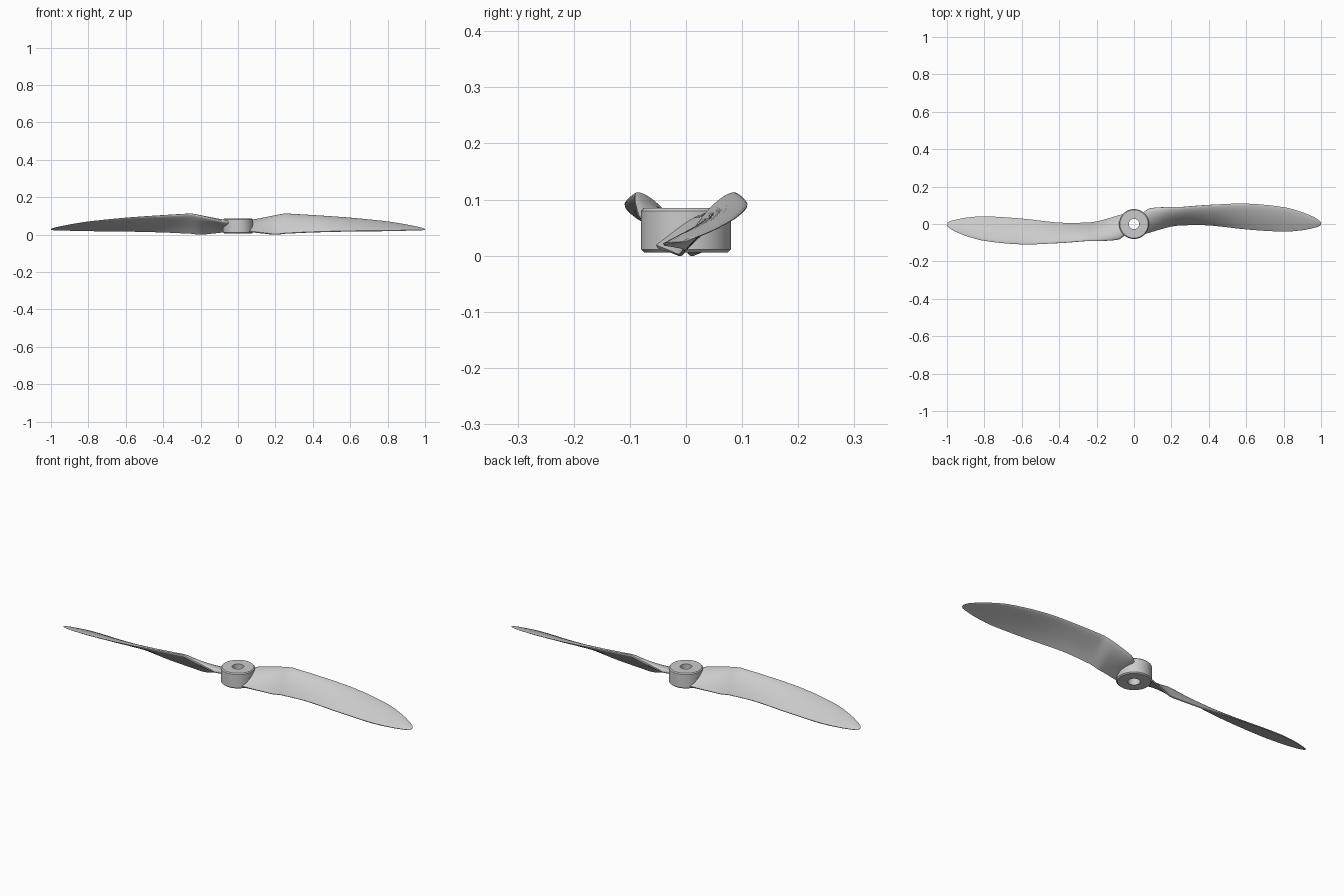
import bpy, bmesh, math
from mathutils import Vector

cube = bpy.data.objects.get("Cube")
if cube:
    bpy.data.objects.remove(cube)

grey = bpy.data.materials.new("light grey plastic")
grey.use_nodes = True
colour = (0.6, 0.6, 0.6, 1)
grey.diffuse_color = colour
grey.node_tree.nodes["Principled BSDF"].inputs["Base Color"].default_value = colour


def make_object(name, bm, angle):
    bmesh.ops.recalc_face_normals(bm, faces=bm.faces)
    mesh = bpy.data.meshes.new(name)
    bm.to_mesh(mesh)
    bm.free()
    mesh.materials.append(grey)
    ob = bpy.data.objects.new(name, mesh)
    bpy.context.collection.objects.link(ob)
    bpy.ops.object.select_all(action='DESELECT')
    ob.select_set(True)
    bpy.context.view_layer.objects.active = ob
    bpy.ops.object.shade_smooth_by_angle(angle=math.radians(angle))
    return ob


def bridge(bm, a, b):
    for i in range(len(a)):
        j = (i + 1) % len(a)
        bm.faces.new((a[i], a[j], b[j], b[i]))


# Hub: a lathed ring with a bore and eased rims
def make_hub():
    radius, bore, low, high, ease = 0.08, 0.028, 0.006, 0.085, 0.005
    profile = [(bore, low), (radius - ease, low), (radius, low + ease),
               (radius, high - ease), (radius - ease, high), (bore, high)]
    sides = 64
    bm = bmesh.new()
    rings = [[bm.verts.new((r * math.cos(math.tau * i / sides),
                            r * math.sin(math.tau * i / sides), z))
              for i in range(sides)] for r, z in profile]
    for k in range(len(rings)):
        bridge(bm, rings[k], rings[(k + 1) % len(rings)])
    make_object("hub", bm, 35)


# Blade stations: x, leading y, leading z, trailing y, trailing z, thickness
root = [(0.05, 0.062, 0.066, -0.055, 0.018, 0.026),
        (0.08, 0.082, 0.073, -0.046, 0.014, 0.030),
        (0.15, 0.089, 0.090, -0.025, 0.006, 0.027),
        (0.20, 0.091, 0.102, -0.012, 0.001, 0.025),
        (0.25, 0.090, 0.112, -0.005, 0.006, 0.022)]
outer = [root[-1],
         (0.40, 0.102, 0.103, -0.006, 0.013, 0.019),
         (0.60, 0.109, 0.089, -0.028, 0.018, 0.015),
         (0.80, 0.090, 0.069, -0.040, 0.020, 0.011),
         (0.90, 0.063, 0.053, -0.033, 0.022, 0.008),
         (0.96, 0.038, 0.041, -0.021, 0.023, 0.006),
         (0.99, 0.020, 0.034, -0.012, 0.024, 0.004),
         (1.00, 0.008, 0.029, -0.005, 0.025, 0.003)]


def smooth_stations(keys, steps):
    """Hermite curve through the stations, along x."""
    pts = [Vector(k) for k in keys]
    last = len(pts) - 1
    slope = []
    for i in range(last + 1):
        a, b = pts[max(i - 1, 0)], pts[min(i + 1, last)]
        slope.append((b - a) / (b[0] - a[0]))
    out = []
    for i in range(last):
        h = pts[i + 1][0] - pts[i][0]
        for s in range(steps):
            t = s / steps
            out.append(pts[i] * (2*t**3 - 3*t**2 + 1) + slope[i] * h * (t**3 - 2*t**2 + t)
                       + pts[i + 1] * (3*t**2 - 2*t**3) + slope[i + 1] * h * (t**3 - t**2))
    return out + [pts[-1]]


def section(station, count=14):
    """Cambered aerofoil loop between the leading and trailing edges."""
    x, ly, lz, ty, tz, thick = station
    lead, trail = Vector((x, ly, lz)), Vector((x, ty, tz))
    chord = trail - lead
    up = Vector((0, chord.z, -chord.y)).normalized()
    upper, lower = [], []
    for i in range(count + 1):
        c = 0.5 * (1 - math.cos(math.pi * i / count))
        half = thick * (1.48 * math.sqrt(c) - 0.63 * c - 1.76 * c**2 + 1.42 * c**3 - 0.46 * c**4)
        half += 0.0015 * min(1, thick / 0.01) * c
        camber = thick * 1.2 * c * (1 - c)
        base = lead + chord * c
        upper.append(base + up * (camber + half))
        lower.append(base + up * (camber - half))
    return upper + lower[:0:-1]


def make_blade(name, turn):
    bm = bmesh.new()
    stations = smooth_stations(root, 5)[:-1] + smooth_stations(outer, 6)
    loops = [[bm.verts.new((turn * p.x, turn * p.y, p.z)) for p in section(s)]
             for s in stations]
    for a, b in zip(loops, loops[1:]):
        bridge(bm, a, b)
    bm.faces.new(loops[0])
    bm.faces.new(loops[-1])
    make_object(name, bm, 40)


make_hub()
make_blade("left_blade", 1)
make_blade("right_blade", -1)
